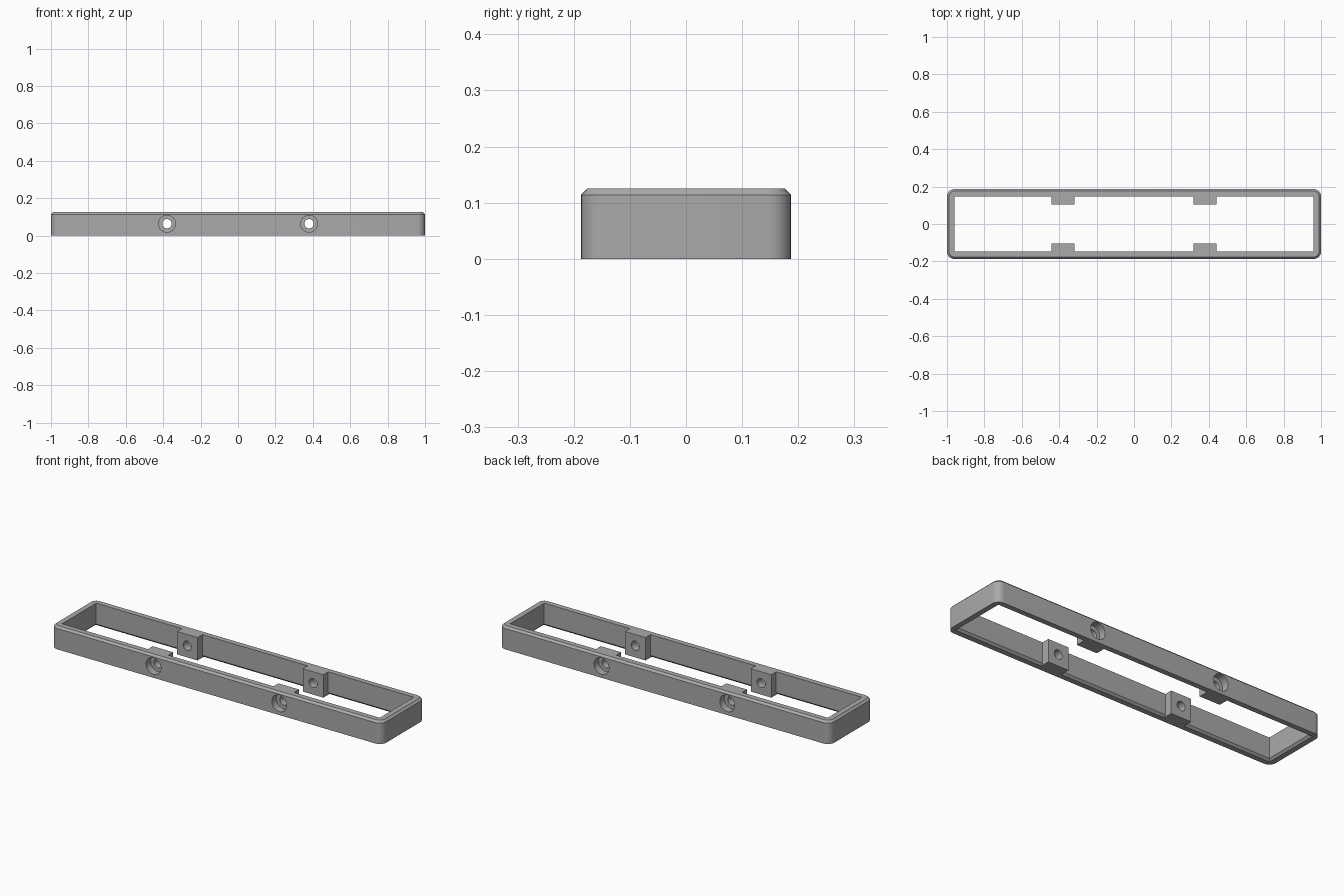
import bpy, bmesh, math

if "Cube" in bpy.data.objects:
    bpy.data.objects.remove(bpy.data.objects["Cube"], do_unlink=True)

LENGTH, DEPTH, HEIGHT = 1.0, 0.187, 0.125   # half length, half depth, height
WALL, CHAMFER, RADIUS = 0.04, 0.011, 0.04
HOLE_X, HOLE_Z = 0.38, 0.0635

grey = bpy.data.materials.new("mid grey")
grey.use_nodes = True
grey.diffuse_color = (0.4, 0.4, 0.4, 1)
grey.node_tree.nodes["Principled BSDF"].inputs["Base Color"].default_value = (0.4, 0.4, 0.4, 1)


def make_object(name, bm):
    bmesh.ops.recalc_face_normals(bm, faces=bm.faces)
    mesh = bpy.data.meshes.new(name)
    bm.to_mesh(mesh)
    bm.free()
    mesh.materials.append(grey)
    obj = bpy.data.objects.new(name, mesh)
    bpy.context.collection.objects.link(obj)
    return obj


def outline(hx, hy, r, steps):
    """Rectangle outline with corners rounded by r."""
    points = []
    for corner, (sx, sy) in enumerate([(1, 1), (-1, 1), (-1, -1), (1, -1)]):
        for i in range(steps + 1):
            a = (corner + (i / steps if steps else 0)) * math.pi / 2
            points.append((sx * (hx - r) + r * math.cos(a), sy * (hy - r) + r * math.sin(a)))
    return points


def loft(name, layers, steps):
    """Solid through stacked outlines given as (half x, half y, radius, z)."""
    bm = bmesh.new()
    rings = [[bm.verts.new((x, y, z)) for x, y in outline(hx, hy, r, steps)]
             for hx, hy, r, z in layers]
    for low, high in zip(rings, rings[1:]):
        for i in range(len(low)):
            j = (i + 1) % len(low)
            bm.faces.new((low[i], low[j], high[j], high[i]))
    bm.faces.new(rings[0][::-1])
    bm.faces.new(rings[-1])
    return make_object(name, bm)


def rod(name, x, y0, y1, radius):
    """Cylinder lying along y."""
    bm = bmesh.new()
    bmesh.ops.create_cone(bm, cap_ends=True, segments=32, radius1=radius,
                          radius2=radius, depth=abs(y1 - y0))
    obj = make_object(name, bm)
    obj.rotation_euler.x = math.pi / 2
    obj.location = (x, (y0 + y1) / 2, HOLE_Z)
    return obj


def combine(target, tool, operation):
    mod = target.modifiers.new(tool.name, 'BOOLEAN')
    mod.object, mod.operation, mod.solver = tool, operation, 'EXACT'
    tool.hide_render = True
    tool.hide_viewport = True
    helpers.append(tool)


helpers = []

# Outer body with rounded corners and a chamfered top rim
frame = loft("frame", [
    (LENGTH, DEPTH, RADIUS, 0),
    (LENGTH, DEPTH, RADIUS, HEIGHT - CHAMFER),
    (LENGTH - CHAMFER, DEPTH - CHAMFER, RADIUS - CHAMFER, HEIGHT)], 8)

# Opening, flared slightly at the bottom
ix, iy = LENGTH - WALL, DEPTH - WALL
combine(frame, loft("opening_cutter", [
    (ix + 2 * CHAMFER, iy + 2 * CHAMFER, 0, -CHAMFER),
    (ix, iy, 0, CHAMFER),
    (ix, iy, 0, HEIGHT + 0.1)], 0), 'DIFFERENCE')

# Screw bosses with counterbored holes
for sx, x_name in ((1, "left"), (-1, "right")):
    for sy, y_name in ((1, "back"), (-1, "front")):
        tag = y_name + "_" + x_name
        bm = bmesh.new()
        bmesh.ops.create_cube(bm, size=1)
        bmesh.ops.scale(bm, verts=bm.verts, vec=(0.124, 0.06, HEIGHT))
        boss = make_object("boss_" + tag, bm)
        boss.location = (sx * HOLE_X, sy * 0.135, HEIGHT / 2)
        combine(frame, boss, 'UNION')
        x = sx * HOLE_X
        combine(frame, rod("hole_" + tag, x, sy * 0.05, sy * 0.25, 0.025), 'DIFFERENCE')
        combine(frame, rod("counterbore_" + tag, x, sy * 0.147, sy * 0.25, 0.045), 'DIFFERENCE')

# Bake the result and remove the helpers
bpy.context.view_layer.update()
evaluated = frame.evaluated_get(bpy.context.evaluated_depsgraph_get())
baked = bpy.data.meshes.new_from_object(evaluated)
frame.modifiers.clear()
frame.data = baked
baked.materials.clear()
baked.materials.append(grey)
for poly in baked.polygons:
    poly.material_index = 0
for helper in helpers:
    bpy.data.objects.remove(helper, do_unlink=True)

bpy.ops.object.select_all(action='DESELECT')
frame.select_set(True)
bpy.context.view_layer.objects.active = frame
bpy.ops.object.shade_smooth_by_angle(angle=math.radians(30))
